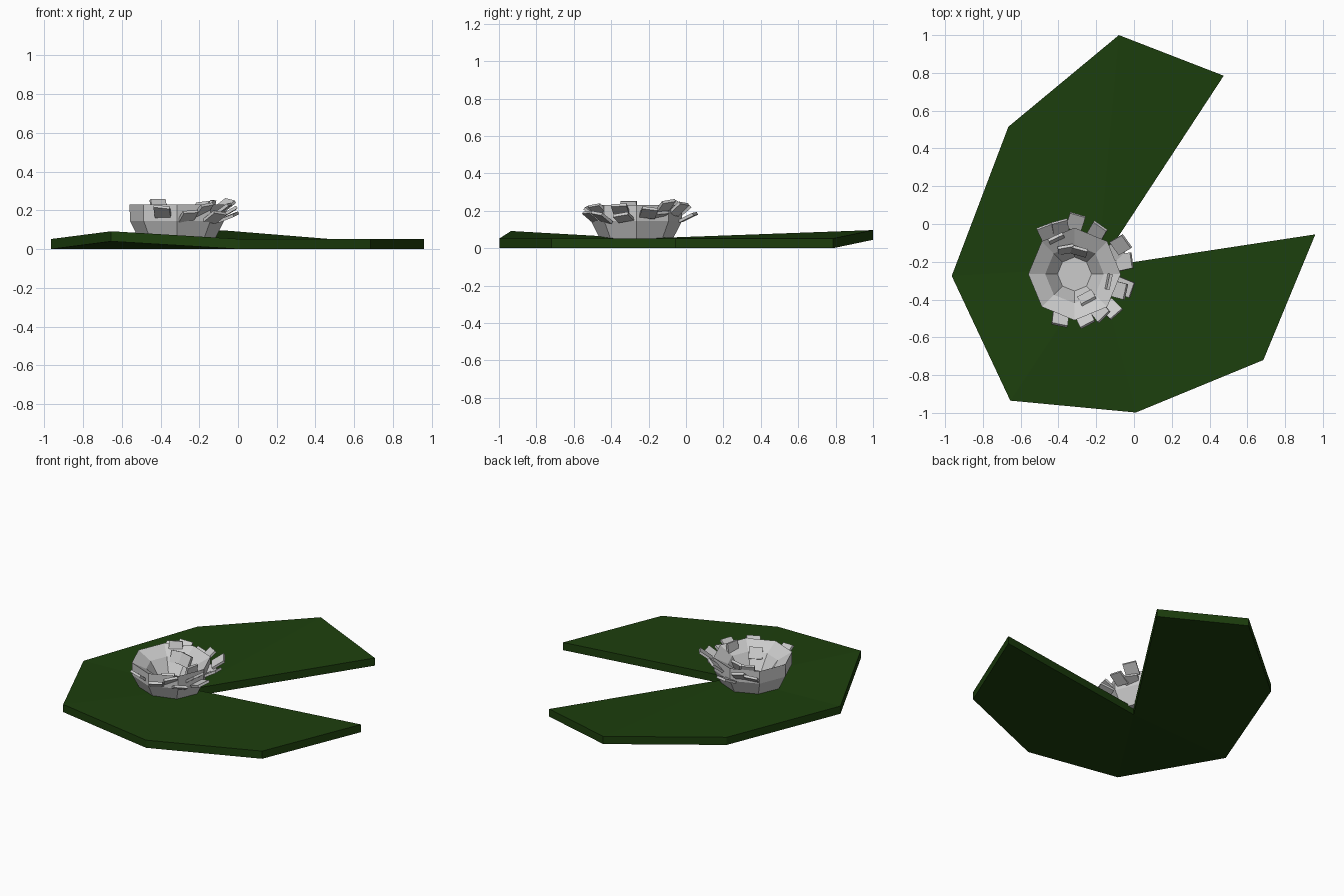
import bpy, bmesh
from math import sin, cos, pi, radians
from mathutils import Matrix, Vector

if "Cube" in bpy.data.objects:
    bpy.data.objects.remove(bpy.data.objects["Cube"])

CX, CY = -0.315, -0.265


def finish(bm, name):
    bmesh.ops.recalc_face_normals(bm, faces=bm.faces)
    me = bpy.data.meshes.new(name)
    bm.to_mesh(me)
    bm.free()
    ob = bpy.data.objects.new(name, me)
    bpy.context.collection.objects.link(ob)
    return ob


# Notched floating leaf: fan of triangles from the notch, with slightly wavy rim
rim = [(0.475, 0.785, 0), (-0.08, 1.0, 0.045), (-0.665, 0.515, 0.01),
       (-0.965, -0.275, 0), (-0.655, -0.935, 0.04), (0.01, -0.998, 0),
       (0.685, -0.72, 0), (0.96, -0.055, 0)]
T = 0.052
bm = bmesh.new()
pts = [(-0.19, -0.23, 0)] + rim
low = [bm.verts.new(p) for p in pts]
top = [bm.verts.new((x, y, z + T)) for x, y, z in pts]
n = len(pts)
for i in range(1, n - 1):
    bm.faces.new((top[0], top[i], top[i + 1]))
    bm.faces.new((low[0], low[i + 1], low[i]))
for i in range(n):
    j = (i + 1) % n
    bm.faces.new((low[i], low[j], top[j], top[i]))
leaf = finish(bm, "leaf_pad")
mat = bpy.data.materials.new("leaf_green")
mat.diffuse_color = (0.012, 0.05, 0.004, 1)
mat.use_nodes = True
mat.node_tree.nodes["Principled BSDF"].inputs["Base Color"].default_value = mat.diffuse_color
leaf.data.materials.append(mat)

# Eight-sided flower cup, lathed from a profile (outside, rim, inside)
profile = [(0.19, 0.04), (0.243, 0.145), (0.245, 0.23), (0.155, 0.18), (0.09, 0.085)]
bm = bmesh.new()
rings = [[bm.verts.new((CX + r * cos(k * pi / 4), CY + r * sin(k * pi / 4), z))
          for k in range(8)] for r, z in profile]
for a, b in zip(rings, rings[1:]):
    for k in range(8):
        m = (k + 1) % 8
        bm.faces.new((a[k], a[m], b[m], b[k]))
bm.faces.new(rings[0])
bm.faces.new(rings[-1])
finish(bm, "flower_cup")


def petal(bm, x, y, z, azimuth, tilt, length=0.09, width=0.085, roll=0):
    """Thin slab pointing along the azimuth and raised by the tilt."""
    m = (Matrix.Translation((x, y, z))
         @ Matrix.Rotation(radians(azimuth), 4, 'Z')
         @ Matrix.Rotation(radians(-tilt), 4, 'Y')
         @ Matrix.Rotation(radians(roll), 4, 'X')
         @ Matrix.Diagonal((length, width, 0.016, 1)))
    bmesh.ops.create_cube(bm, size=1, matrix=m)


# Outer petals: x, y, z, azimuth, tilt
outer = [(-0.46, -0.045, 0.19, 115, 35), (-0.39, -0.02, 0.20, 98, 40),
         (-0.31, 0.01, 0.165, 72, 25), (-0.195, -0.04, 0.21, 60, 40),
         (-0.07, -0.11, 0.225, 30, 35), (-0.11, -0.15, 0.175, 40, 20),
         (-0.05, -0.20, 0.19, 12, 30), (-0.05, -0.335, 0.165, -22, 20),
         (-0.08, -0.35, 0.205, -15, 35), (-0.12, -0.45, 0.165, -45, 30),
         (-0.18, -0.465, 0.20, -52, 40), (-0.26, -0.50, 0.165, -65, 38),
         (-0.39, -0.50, 0.19, -97, 38)]
bm = bmesh.new()
for i, p in enumerate(outer):
    petal(bm, *p, roll=(-8, 10, 4)[i % 3])
finish(bm, "outer_petals")

# Inner petals standing steeply inside the cup
inner = [(-0.41, -0.08, 0.22, 115, 70), (-0.36, -0.135, 0.185, 100, 65),
         (-0.29, -0.145, 0.185, 75, 65), (-0.135, -0.305, 0.215, -12, 80),
         (-0.25, -0.39, 0.175, -62, 55)]
bm = bmesh.new()
for p in inner:
    petal(bm, *p, length=0.075)
finish(bm, "inner_petals")
